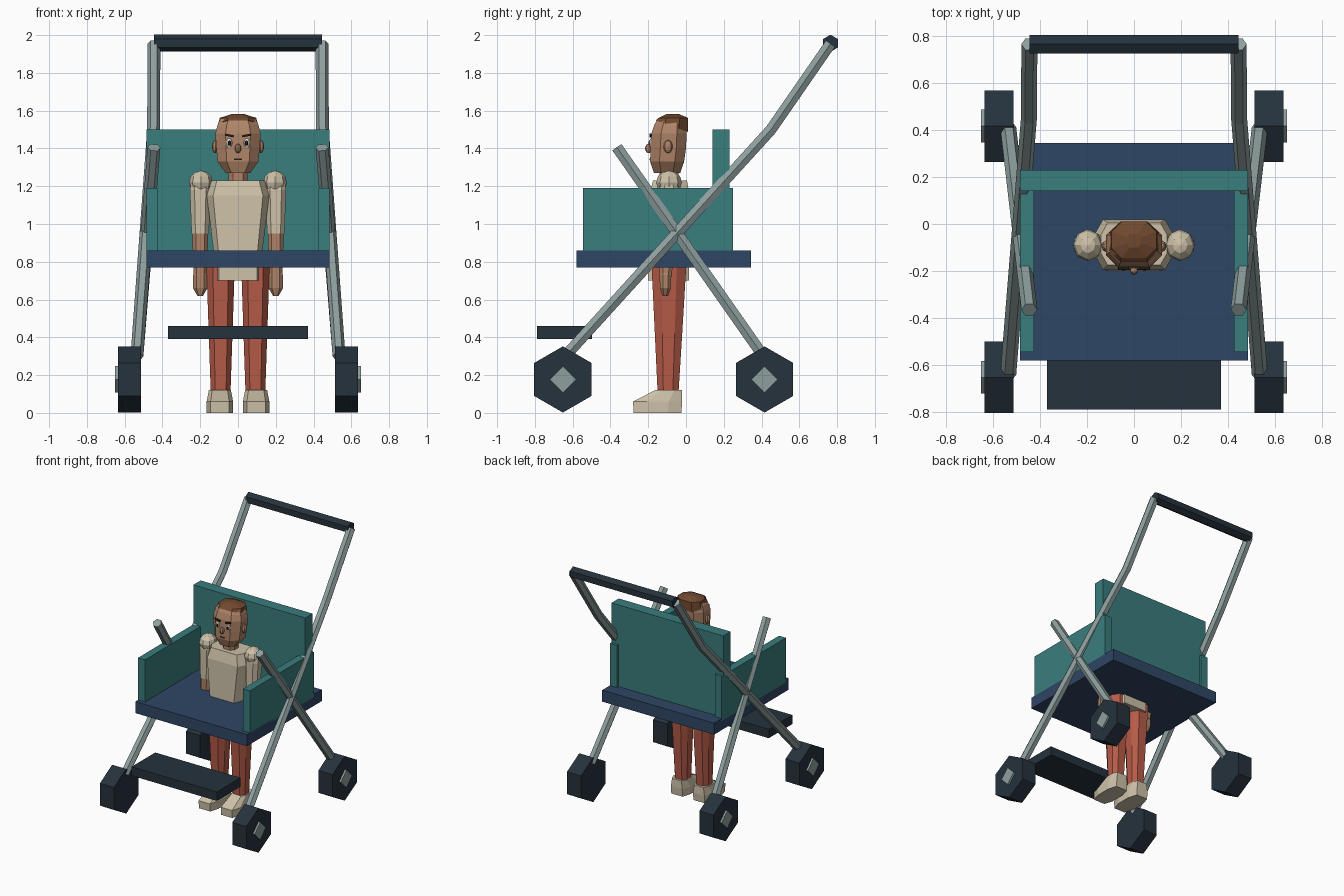
import bpy, bmesh, math
from mathutils import Vector, Matrix

if "Cube" in bpy.data.objects:
    bpy.data.objects.remove(bpy.data.objects["Cube"])


def material(name, code):
    srgb = [int(code[i:i + 2], 16) / 255 for i in (0, 2, 4)]
    lin = [c / 12.92 if c < 0.04045 else ((c + 0.055) / 1.055) ** 2.4 for c in srgb]
    m = bpy.data.materials.new(name)
    m.use_nodes = True
    m.diffuse_color = (*lin, 1)
    m.node_tree.nodes["Principled BSDF"].inputs["Base Color"].default_value = (*lin, 1)
    return m


NAVY = material("navy seat", "2F4665")
TEAL = material("teal fabric", "3A7D7D")
DARK = material("dark rubber", "25323C")
METAL = material("grey metal", "8F9F9F")
SKIN = material("skin", "B08468")
HAIR = material("brown hair", "71492F")
SHIRT = material("cream cloth", "CDC1A8")
RED = material("red trousers", "B65B48")
WHITE = material("eye white", "E6E2DA")
BLACK = material("near black", "241C1A")


def finish(name, bm, mat):
    bmesh.ops.recalc_face_normals(bm, faces=bm.faces)
    me = bpy.data.meshes.new(name)
    bm.to_mesh(me)
    bm.free()
    me.materials.append(mat)
    ob = bpy.data.objects.new(name, me)
    bpy.context.collection.objects.link(ob)
    return ob


def box(name, mat, x, y, z, tilt=0):
    """Box from (low, high) ranges, tilted about y."""
    bm = bmesh.new()
    size = Vector((x[1] - x[0], y[1] - y[0], z[1] - z[0]))
    mid = Vector((x[0] + x[1], y[0] + y[1], z[0] + z[1])) / 2
    bmesh.ops.create_cube(bm, size=1, matrix=Matrix.Translation(mid)
                          @ Matrix.Rotation(tilt, 4, "Y") @ Matrix.Diagonal((*size, 1)))
    return finish(name, bm, mat)


def ball(name, mat, at, size, segs=8, rings=6):
    bm = bmesh.new()
    bmesh.ops.create_uvsphere(bm, u_segments=segs, v_segments=rings, radius=1,
                              matrix=Matrix.Translation(at) @ Matrix.Diagonal((*size, 1)))
    return finish(name, bm, mat)


def skin_rings(name, mat, rings):
    """Join a list of equal point rings and cap both ends."""
    bm = bmesh.new()
    loops = [[bm.verts.new(p) for p in ring] for ring in rings]
    n = len(loops[0])
    for a, b in zip(loops, loops[1:]):
        for i in range(n):
            bm.faces.new((a[i], a[(i + 1) % n], b[(i + 1) % n], b[i]))
    bm.faces.new(loops[0])
    bm.faces.new(loops[-1])
    return finish(name, bm, mat)


def tube(name, mat, path, r, sides=6, turn=0):
    """Straight-sided tube along a path lying close to one plane."""
    path = [Vector(p) for p in path]
    rings = []
    for i, p in enumerate(path):
        d = (path[min(i + 1, len(path) - 1)] - path[max(i - 1, 0)]).normalized()
        ref = Vector((0, 0, 1)) if abs(d.x) > 0.9 else Vector((1, 0, 0))
        u = (ref - d * ref.dot(d)).normalized()
        v = d.cross(u)
        angles = [turn + math.tau * k / sides for k in range(sides)]
        rings.append([p + r * (math.cos(a) * u + math.sin(a) * v) for a in angles])
    return skin_rings(name, mat, rings)


def body(name, mat, rings, cx=0, flat=0.55, slope=0, top=None):
    """Eight-sided loft: rings are (z, half width, front y, back y)."""
    loops = []
    for k, (z, w, f, b) in enumerate(rings):
        c, d = (f + b) / 2, (b - f) / 2
        shape = [(flat, -1), (1, -0.45), (1, 0.45), (flat, 1),
                 (-flat, 1), (-1, 0.45), (-1, -0.45), (-flat, -1)]
        lean = slope if k == 0 else 0
        loops.append([(cx + w * px, c + d * py, z + lean * d * py) for px, py in shape])
    return skin_rings(name, mat, loops)


# Seat, backrest and footrest
box("seat", NAVY, (-0.485, 0.485), (-0.58, 0.345), (0.77, 0.86))
box("backrest", TEAL, (-0.485, 0.485), (0.14, 0.23), (0.84, 1.5))
box("footrest", DARK, (-0.37, 0.37), (-0.79, -0.497), (0.39, 0.46))
tube("handle", DARK, [(-0.445, 0.765, 1.957), (0.445, 0.765, 1.957)], 0.045)

# Torso, neck and head
body("torso", SHIRT, [(0.7, 0.125, -0.2, 0.015), (0.86, 0.13, -0.2, 0.015),
                      (1.15, 0.165, -0.195, 0.02), (1.23, 0.14, -0.175, 0.005)], flat=0.8)
body("neck", SKIN, [(1.2, 0.05, -0.14, -0.04), (1.3, 0.05, -0.14, -0.04)])
body("head", SKIN, [(1.27, 0.065, -0.17, -0.03), (1.33, 0.108, -0.19, -0.01),
                    (1.4, 0.115, -0.188, 0), (1.48, 0.12, -0.183, 0.003),
                    (1.525, 0.108, -0.168, 0), (1.555, 0.09, -0.15, -0.02)])
body("hair", HAIR, [(1.518, 0.105, -0.16, 0.01), (1.562, 0.096, -0.145, 0.01),
                    (1.583, 0.03, -0.1, -0.04)], slope=-0.36)
ball("nose", SKIN, (0, -0.197, 1.4), (0.017, 0.02, 0.025))
box("mouth", BLACK, (-0.022, 0.022), (-0.193, -0.185), (1.34, 1.347))

for s, side in ((-1, "right"), (1, "left")):
    # Side panels
    box(side + "_side_panel", TEAL, sorted((s * 0.425, s * 0.485)), (-0.545, 0.25), (0.84, 1.19))

    # Crossing frame tubes
    tube(side + "_push_tube", METAL, [(s * 0.535, -0.64, 0.3), (s * 0.447, 0.45, 1.5),
                                      (s * 0.445, 0.765, 1.955)], 0.034)
    tube(side + "_rear_tube", METAL, [(s * 0.535, 0.41, 0.3), (s * 0.445, -0.365, 1.405)], 0.034)

    # Wheels with diamond hubs
    for y, end in ((-0.652, "front"), (0.416, "rear")):
        tube(f"{side}_{end}_wheel", DARK, [(s * 0.513, y, 0.177), (s * 0.635, y, 0.177)], 0.175)
        tube(f"{side}_{end}_hub", METAL, [(s * 0.55, y, 0.177), (s * 0.65, y, 0.177)], 0.07, sides=4)

    # Face details
    ball(side + "_ear", SKIN, (s * 0.12, -0.095, 1.41), (0.018, 0.024, 0.035))
    ball(side + "_eye", WHITE, (s * 0.047, -0.184, 1.428), (0.019, 0.011, 0.026))
    ball(side + "_pupil", BLACK, (s * 0.045, -0.193, 1.428), (0.009, 0.006, 0.014))
    box(side + "_eyebrow", BLACK, sorted((s * 0.022, s * 0.068)), (-0.193, -0.178),
        (1.463, 1.474), tilt=-s * 0.2)

    # Arm
    ball(side + "_shoulder", SHIRT, (s * 0.196, -0.09, 1.22), (0.063, 0.068, 0.063))
    body(side + "_sleeve", SHIRT, [(0.95, 0.046, -0.145, -0.055), (1.18, 0.055, -0.145, -0.035),
                                   (1.24, 0.045, -0.13, -0.05)], s * 0.2)
    body(side + "_forearm", SKIN, [(0.72, 0.034, -0.14, -0.075), (0.96, 0.043, -0.14, -0.06)], s * 0.2)
    body(side + "_hand", SKIN, [(0.62, 0.015, -0.125, -0.095), (0.66, 0.038, -0.138, -0.08),
                                (0.73, 0.038, -0.14, -0.078), (0.77, 0.026, -0.13, -0.088)], s * 0.2)

    # Leg and shoe
    body(side + "_leg", RED, [(0.1, 0.052, -0.15, -0.04), (0.42, 0.063, -0.165, -0.02),
                              (0.84, 0.077, -0.185, 0.005)], s * 0.092)
    body(side + "_shoe", SHIRT, [(0, 0.07, -0.278, -0.025), (0.06, 0.07, -0.28, -0.02),
                                 (0.122, 0.058, -0.16, -0.022)], s * 0.096, flat=0.7)
